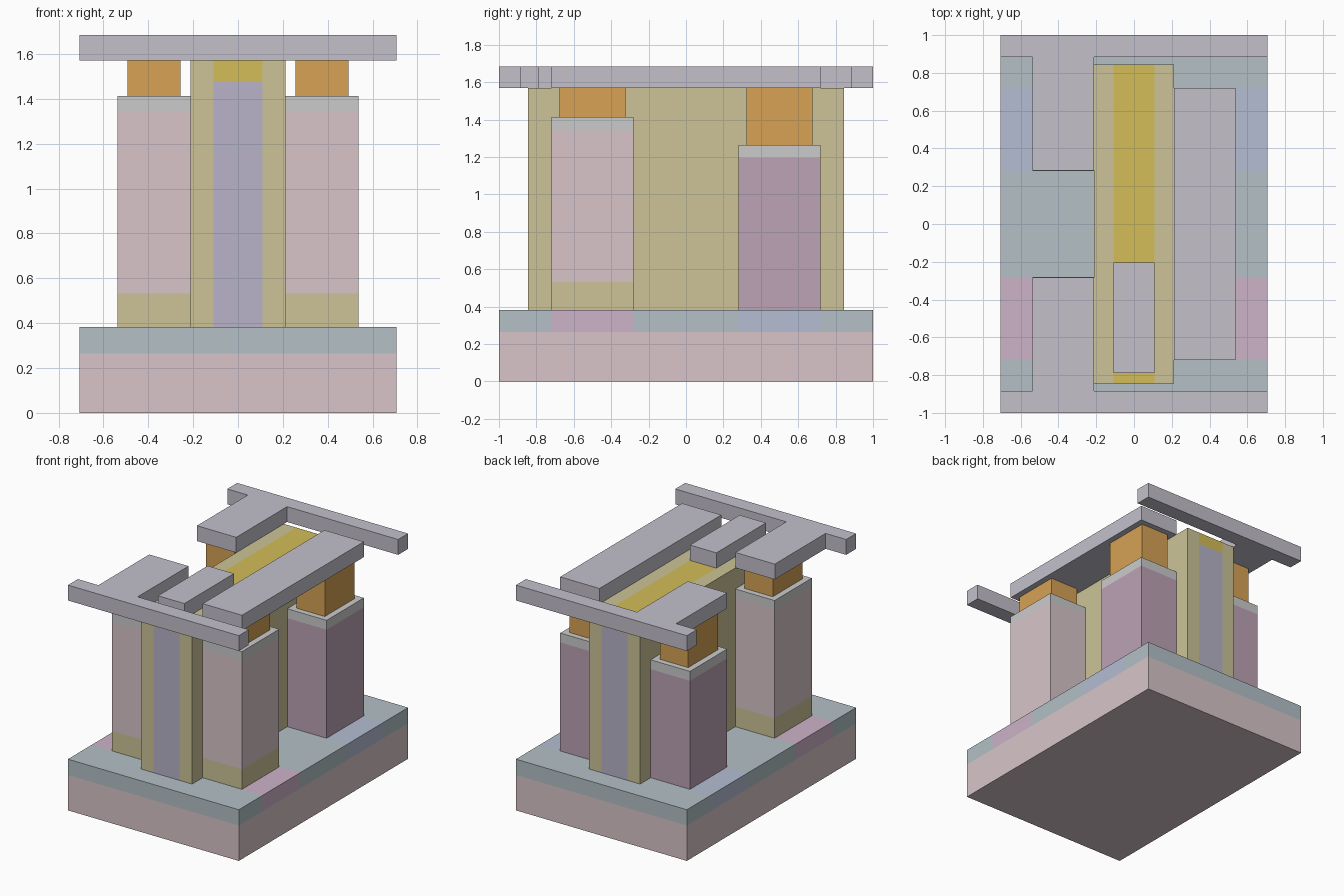
import bpy, bmesh

if "Cube" in bpy.data.objects:
    bpy.data.objects.remove(bpy.data.objects["Cube"])


def material(name, hex_code):
    """Flat material from an sRGB hex colour."""
    mat = bpy.data.materials.new(name)
    srgb = [int(hex_code[i:i + 2], 16) / 255 for i in (0, 2, 4)]
    mat.diffuse_color = [((c + 0.055) / 1.055) ** 2.4 for c in srgb] + [1]
    mat.use_nodes = True
    mat.node_tree.nodes["Principled BSDF"].inputs["Base Color"].default_value = mat.diffuse_color
    return mat


def prism(name, outline, z, mat):
    """Extrude a plan outline (x, y points) between two heights."""
    bm = bmesh.new()
    face = bm.faces.new([bm.verts.new((x, y, z[0])) for x, y in outline])
    top = bmesh.ops.extrude_face_region(bm, geom=[face])["geom"]
    verts = [v for v in top if isinstance(v, bmesh.types.BMVert)]
    bmesh.ops.translate(bm, verts=verts, vec=(0, 0, z[1] - z[0]))
    bmesh.ops.recalc_face_normals(bm, faces=bm.faces)
    mesh = bpy.data.meshes.new(name)
    bm.to_mesh(mesh)
    bm.free()
    mesh.materials.append(mat)
    obj = bpy.data.objects.new(name, mesh)
    bpy.context.collection.objects.link(obj)
    return obj


def box(name, x, y, z, mat):
    return prism(name, [(x[0], y[0]), (x[1], y[0]), (x[1], y[1]), (x[0], y[1])], z, mat)


pink = material("pale_pink", "d8c5ca")
teal = material("grey_teal", "b3c0c6")
rose = material("rose", "cdb3c8")
blue = material("pale_blue", "b4bdd2")
mauve = material("mauve", "bca3b5")
khaki = material("khaki", "cdc497")
yellow = material("yellow", "d3be58")
lavender = material("lavender", "b8b4c8")
silver = material("silver", "d2d2d6")
orange = material("orange", "d7a255")
metal = material("metal", "c3c0ca")

W = 0.707                              # half width of the block
Z0, Z1, Z2, Z3 = 0.265, 0.383, 1.57, 1.685   # slab, layer, gate and metal tops
IN, OUT = 0.212, 0.537                 # pillar x range
NEAR, FAR = 0.28, 0.72                 # pillar y range

# Base slab and the striped layer on it
box("base_slab", (-W, W), (-1, 1), (0, Z0), pink)
for name, y, mat in [("front_filler", (-1, -FAR), teal), ("front_stripe", (-FAR, -NEAR), rose),
                     ("middle_filler", (-NEAR, NEAR), teal), ("rear_stripe", (NEAR, FAR), blue),
                     ("rear_filler", (FAR, 1), teal)]:
    box(name, (-W, W), y, (Z0, Z1), mat)

# Central wall: core with a yellow cap between two spacers
box("wall_core", (-0.109, 0.109), (-0.845, 0.845), (Z1, 1.48), lavender)
box("wall_cap", (-0.109, 0.109), (-0.845, 0.845), (1.48, Z2), yellow)

# Spacers and pillar stacks on each side
stacks = {
    "front": (-1, [("foot", 0.533, khaki), ("body", 1.343, pink), ("cap", 1.413, silver)]),
    "rear": (1, [("body", 1.195, mauve), ("cap", 1.265, silver)]),
}
for side, s in (("left", -1), ("right", 1)):
    box(f"{side}_spacer", sorted((s * 0.109, s * IN)), (-0.845, 0.845), (Z1, Z2), khaki)
    px = sorted((s * IN, s * OUT))
    for end, (e, layers) in stacks.items():
        z = Z1
        for part, top, mat in layers:
            box(f"{end}_{side}_pillar_{part}", px, sorted((e * NEAR, e * FAR)), (z, top), mat)
            z = top
        box(f"{end}_{side}_contact", sorted((s * 0.257, s * 0.492)),
            sorted((e * 0.323, e * 0.677)), (z, Z2), orange)

# Top metal: two rails with an arm each, a side bar and a short bar
for end, e in (("front", -1), ("rear", 1)):
    rail = [(-W, 1), (W, 1), (W, 0.883), (-IN, 0.883), (-IN, 0.282),
            (-OUT, 0.282), (-OUT, 0.883), (-W, 0.883)]
    prism(f"{end}_rail", [(x, e * y) for x, y in rail], (Z2, Z3), metal)
box("side_bar", (IN, OUT), (-FAR, FAR), (Z2, Z3), metal)
box("short_bar", (-0.109, 0.109), (-0.79, -0.203), (Z2, Z3), metal)
